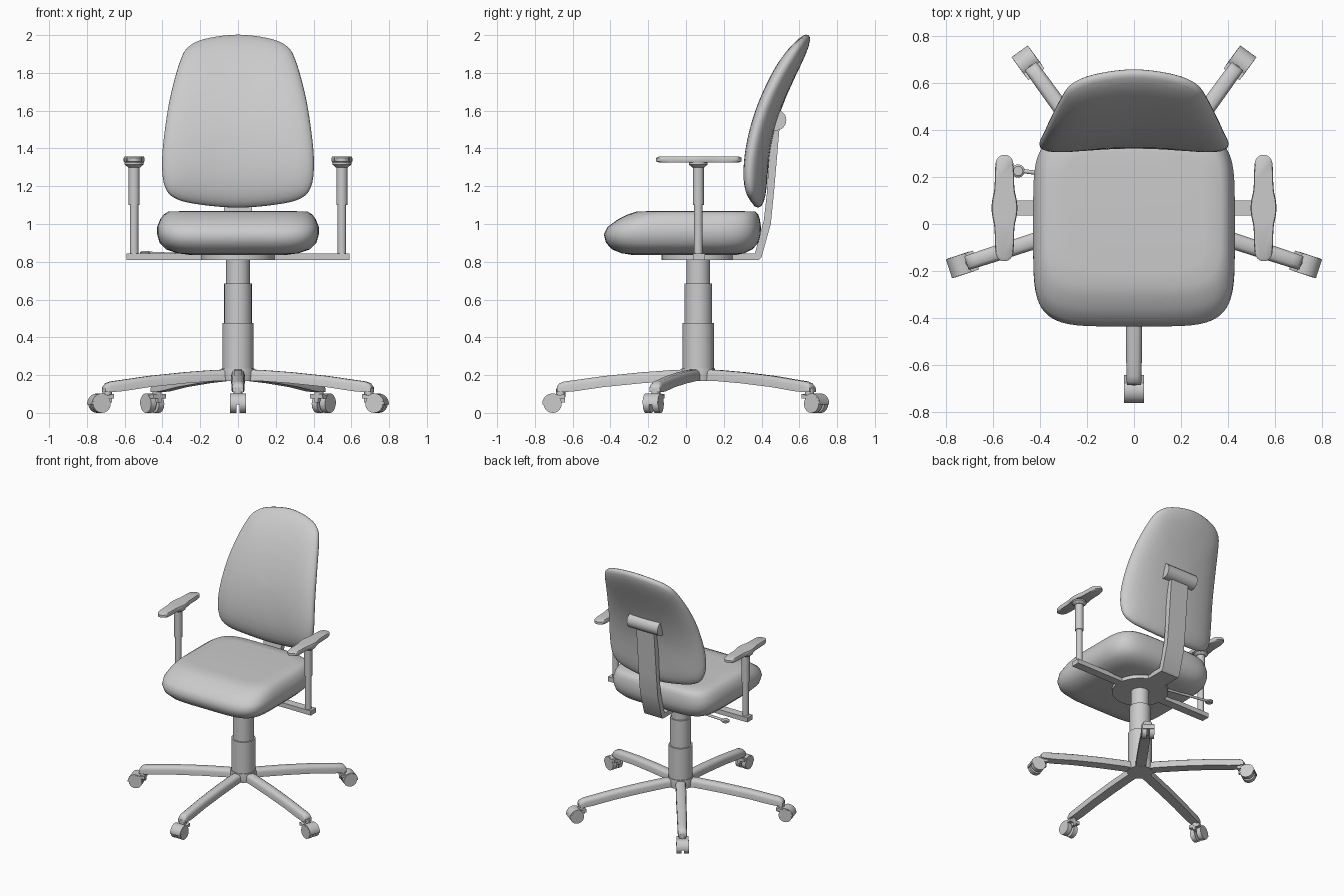
import bpy, bmesh
from math import sin, cos, pi, radians, copysign, hypot
from mathutils import Matrix, Vector

if "Cube" in bpy.data.objects:
    bpy.data.objects.remove(bpy.data.objects["Cube"])

CY = 0.065  # y of the swivel axis


def loft(name, rings, angle=35):
    """Skin a list of equal-length closed rings and cap both ends."""
    bm = bmesh.new()
    rows = [[bm.verts.new(p) for p in r] for r in rings]
    n = len(rows[0])
    for a, b in zip(rows, rows[1:]):
        for i in range(n):
            j = (i + 1) % n
            bm.faces.new((a[i], a[j], b[j], b[i]))
    bm.faces.new(rows[0])
    bm.faces.new(rows[-1])
    bmesh.ops.recalc_face_normals(bm, faces=bm.faces)
    me = bpy.data.meshes.new(name)
    bm.to_mesh(me)
    bm.free()
    me.shade_smooth()
    me.set_sharp_from_angle(angle=radians(angle))
    ob = bpy.data.objects.new(name, me)
    bpy.context.collection.objects.link(ob)
    return ob


def turned(name, profile, x=0.0, y=CY, n=32):
    """Vertical turned part from (radius, z) pairs."""
    return loft(name, [[(x + r * cos(2 * pi * i / n), y + r * sin(2 * pi * i / n), z)
                        for i in range(n)] for r, z in profile])


def rod(name, a, b, r, n=20):
    """Round bar between two points."""
    a, b = Vector(a), Vector(b)
    q = (b - a).to_track_quat('Z', 'Y')
    ring = [q @ Vector((r * cos(2 * pi * i / n), r * sin(2 * pi * i / n), 0)) for i in range(n)]
    return loft(name, [[p + v for v in ring] for p in (a, b)])


def prism(name, yz, x0, x1):
    """Extrude a side profile across x."""
    return loft(name, [[(x, y, z) for y, z in yz] for x in (x0, x1)])


def smooth_closed(pts, steps=5):
    """Catmull-Rom curve through a closed point list."""
    out, n = [], len(pts)
    for i in range(n):
        p = [Vector(pts[(i + k) % n]) for k in (-1, 0, 1, 2)]
        for s in range(steps):
            t = s / steps
            out.append(0.5 * (2 * p[1] + (p[2] - p[0]) * t
                              + (2 * p[0] - 5 * p[1] + 4 * p[2] - p[3]) * t * t
                              + (3 * p[1] - p[0] - 3 * p[2] + p[3]) * t ** 3))
    return out


# Seat cushion: stacked superellipse outlines (z, half width, front y, back y)
def seat_ring(z, w, y0, y1, n=64, e=2 / 5):
    ring = []
    for i in range(n):
        c, s = cos(2 * pi * (i + .5) / n), sin(2 * pi * (i + .5) / n)
        ring.append((w * copysign(abs(c) ** e, c),
                     (y0 + y1) / 2 + (y1 - y0) / 2 * copysign(abs(s) ** e, s), z))
    return ring


loft("seat", [seat_ring(*v) for v in (
    (0.837, 0.26, -0.29, 0.27), (0.845, 0.32, -0.34, 0.31), (0.865, 0.38, -0.39, 0.35),
    (0.90, 0.415, -0.424, 0.384), (0.945, 0.428, -0.435, 0.395), (0.985, 0.428, -0.415, 0.397),
    (1.025, 0.412, -0.36, 0.391), (1.05, 0.395, -0.31, 0.383), (1.065, 0.37, -0.265, 0.368),
    (1.068, 0.30, -0.2, 0.30))], 50)

# Backrest: outline scaled toward its middle, bent along a curved spine
half = [(0.175, 1.978), (0.265, 1.935), (0.307, 1.86), (0.35, 1.71), (0.38, 1.55),
        (0.402, 1.34), (0.386, 1.195), (0.32, 1.13), (0.18, 1.10)]
outline = smooth_closed([(0, 2.0)] + half + [(0, 1.087)] + [(-x, z) for x, z in half[::-1]])


def back_ring(s, side):
    t = side * 0.058 * max(0, 1 - s ** 5) ** 0.5
    ring = []
    for p in outline:
        x, z = p.x * s, 1.5 + (p.y - 1.5) * s
        slope = 0.9 * (z - 1.22)
        k = t / hypot(1, slope)
        y = 0.375 + 0.45 * (z - 1.22) ** 2 - 0.04 * (x / 0.4) ** 2
        ring.append((x, y + k, z - slope * k))
    return ring


levels = (0.01, 0.2, 0.4, 0.6, 0.75, 0.85, 0.92, 0.97, 0.99)
loft("backrest", [back_ring(s, -1) for s in levels] + [back_ring(1, 0)]
     + [back_ring(s, 1) for s in levels[::-1]], 60)

# Backrest bracket and its top roller
prism("back_bracket", [(0.2, 0.81), (0.385, 0.81), (0.4, 0.825), (0.449, 1.0), (0.465, 1.16),
                       (0.497, 1.53), (0.45, 1.53), (0.428, 1.16), (0.412, 1.02),
                       (0.365, 0.845), (0.2, 0.845)], -0.075, 0.075)
rod("back_roller", (-0.13, 0.476, 1.55), (0.13, 0.476, 1.55), 0.055, 32)

# Seat plate, arm crossbar and gas column
turned("seat_plate", [(0.195, 0.81), (0.195, 0.848)])
prism("arm_crossbar", [(0.037, 0.81), (0.1, 0.81), (0.1, 0.845), (0.037, 0.845)], -0.59, 0.59)
turned("column", [(0.083, 0.17), (0.083, 0.475), (0.073, 0.475), (0.073, 0.685),
                  (0.063, 0.685), (0.063, 0.815)])

# Height lever with flattened paddle
rod("lever_rod", (-0.12, 0.18, 0.83), (-0.475, 0.225, 0.845), 0.009)
turned("lever_paddle", [(0.02, 0.834), (0.028, 0.84), (0.028, 0.85), (0.02, 0.856)], -0.492, 0.225)

# Armrests
pad_half = [(0.0, -0.158), (0.022, -0.15), (0.038, -0.12), (0.042, -0.02), (0.051, 0.03),
            (0.055, 0.068), (0.051, 0.106), (0.042, 0.156), (0.038, 0.256), (0.022, 0.286)]
pad = smooth_closed(pad_half + [(0.0, 0.294)] + [(-x, y) for x, y in pad_half[:0:-1]], 3)
for side, sx in (("left", 0.55), ("right", -0.55)):
    turned(side + "_arm_post", [(0.023, 0.84), (0.023, 1.1), (0.029, 1.1), (0.029, 1.305)], sx)
    turned(side + "_arm_flange", [(0.032, 1.30), (0.05, 1.315), (0.05, 1.328)], sx)
    loft(side + "_arm_pad", [[(sx + p.x * k, 0.068 + (p.y - 0.068) * k, z) for p in pad]
                             for z, k in ((1.325, 0.93), (1.332, 1), (1.35, 1), (1.357, 0.94))], 50)


# Base leg: (radius, bottom z, top z, half width), pointing along +x
def leg_ring(r, z0, z1, w):
    h = z1 - z0
    return [(r, -w, z0), (r, -w, z0 + 0.6 * h), (r, -0.85 * w, z0 + 0.85 * h), (r, -0.5 * w, z1),
            (r, 0.5 * w, z1), (r, 0.85 * w, z0 + 0.85 * h), (r, w, z0 + 0.6 * h), (r, w, z0)]


def caster_arc(r, a0, a1, n=12):
    return [(0.771 + r * cos(radians(a0 + (a1 - a0) * i / n)),
             0.048 + r * sin(radians(a0 + (a1 - a0) * i / n))) for i in range(n + 1)]


def across(name, rz, y0, y1):
    return loft(name, [[(r, y, z) for r, z in rz] for y in (y0, y1)])


parts = [
    loft("base_leg", [leg_ring(*v) for v in (
        (0.0, 0.17, 0.23, 0.036), (0.12, 0.17, 0.228, 0.036), (0.3, 0.157, 0.215, 0.036),
        (0.5, 0.137, 0.195, 0.034), (0.65, 0.115, 0.174, 0.033), (0.71, 0.11, 0.166, 0.032),
        (0.735, 0.11, 0.157, 0.031), (0.748, 0.11, 0.14, 0.029))], 45),
    across("caster_hood", caster_arc(0.055, -5, 125) + [(0.705, 0.1), (0.705, 0.075)]
           + caster_arc(0.046, 140, -5), -0.042, 0.042),
    across("caster_web", [(0.705, 0.055), (0.81, 0.055), (0.79, 0.09), (0.705, 0.1)], -0.011, 0.011),
    rod("caster_stem", (0.728, 0, 0.085), (0.728, 0, 0.13), 0.024),
]
for side, y in (("inner", -0.026), ("outer", 0.026)):
    parts.append(rod("caster_wheel_" + side, (0.771, y - 0.017, 0.048), (0.771, y + 0.017, 0.048), 0.048, 28))

# Five-way repeat around the column
for k in range(5):
    m = Matrix.Translation((0, CY, 0)) @ Matrix.Rotation(radians(-90 + 72 * k), 4, 'Z')
    for p in parts:
        ob = p
        if k:
            ob = p.copy()
            bpy.context.collection.objects.link(ob)
        ob.matrix_world = m
turned("base_hub", [(0.088, 0.168), (0.092, 0.2), (0.088, 0.235)])
